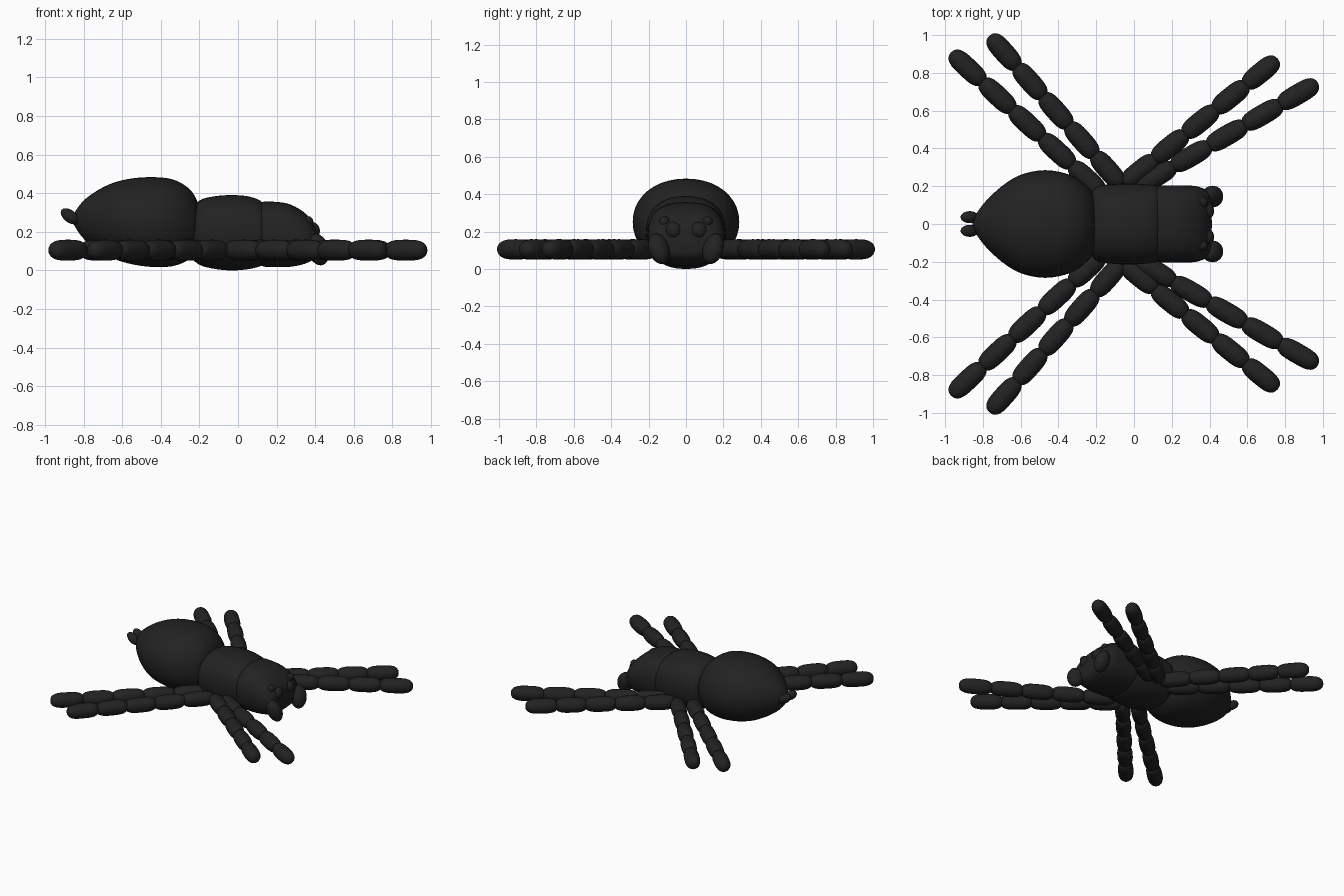
import bpy, bmesh
from math import sin, cos, pi, copysign
from mathutils import Vector, Matrix

if "Cube" in bpy.data.objects:
    bpy.data.objects.remove(bpy.data.objects["Cube"])

COLOUR = (0.016, 0.016, 0.016, 1)
black = bpy.data.materials.new("matte black")
black.use_nodes = True
black.diffuse_color = COLOUR
bsdf = black.node_tree.nodes["Principled BSDF"]
bsdf.inputs["Base Color"].default_value = COLOUR
bsdf.inputs["Roughness"].default_value = 0.8


def finish(name, bm, mirror=False):
    """Turn a bmesh into a smooth object, optionally mirrored across y."""
    bmesh.ops.recalc_face_normals(bm, faces=bm.faces)
    mesh = bpy.data.meshes.new(name)
    bm.to_mesh(mesh)
    bm.free()
    mesh.materials.append(black)
    mesh.shade_smooth()
    obj = bpy.data.objects.new(name, mesh)
    bpy.context.collection.objects.link(obj)
    if mirror:
        mod = obj.modifiers.new("Mirror", "MIRROR")
        mod.use_axis = (False, True, False)
        mod.use_mirror_merge = False
    return obj


def resample(stations, steps=4):
    """Smooth the list of stations with a Catmull-Rom spline."""
    p = [Vector(s) for s in stations]
    p = [p[0]] + p + [p[-1]]
    out = []
    for a, b, c, d in zip(p, p[1:], p[2:], p[3:]):
        for i in range(steps):
            t = i / steps
            out.append(0.5 * (2 * b + (c - a) * t + (2 * a - 5 * b + 4 * c - d) * t * t
                              + (3 * b - a - 3 * c + d) * t ** 3))
    return out + [p[-1]]


def loft(bm, stations, power=2.0, sides=40, matrix=Matrix()):
    """Skin rounded rings along x; a station is (x, half width, bottom, top)."""
    rings = []
    for x, w, low, high in stations:
        ring = []
        for k in range(sides):
            c, s = cos(2 * pi * k / sides), sin(2 * pi * k / sides)
            y = w * copysign(abs(c) ** (2 / power), c)
            z = (low + high) / 2 + (high - low) / 2 * copysign(abs(s) ** (2 / power), s)
            ring.append(bm.verts.new(matrix @ Vector((x, y, z))))
        rings.append(ring)
    for r, q in zip(rings, rings[1:]):
        for k in range(sides):
            n = (k + 1) % sides
            bm.faces.new((r[k], r[n], q[n], q[k]))
    bm.faces.new(rings[0])
    bm.faces.new(rings[-1])


def body(name, stations, power):
    bm = bmesh.new()
    loft(bm, resample(stations), power)
    return finish(name, bm)


def ball(name, centre, size, tilt=(0, 0, 1)):
    """Mirrored ellipsoid pair whose local z follows the tilt direction."""
    bm = bmesh.new()
    turn = Vector(tilt).to_track_quat("Z", "Y").to_matrix().to_4x4()
    m = Matrix.Translation(centre) @ turn @ Matrix.Diagonal((*size, 1))
    bmesh.ops.create_uvsphere(bm, u_segments=24, v_segments=16, radius=1, matrix=m)
    return finish(name, bm, True)


# Body, from tail to face
body("abdomen", [(-0.855, 0.005, 0.26, 0.27), (-0.84, 0.045, 0.22, 0.31),
                 (-0.79, 0.115, 0.155, 0.37), (-0.7, 0.2, 0.09, 0.43),
                 (-0.6, 0.26, 0.045, 0.467), (-0.47, 0.285, 0.02, 0.483),
                 (-0.34, 0.26, 0.022, 0.472), (-0.25, 0.2, 0.06, 0.42),
                 (-0.205, 0.13, 0.12, 0.34), (-0.195, 0.01, 0.22, 0.23)], 2.1)
body("thorax", [(-0.25, 0.01, 0.19, 0.2), (-0.245, 0.12, 0.08, 0.3),
                (-0.2, 0.195, 0.03, 0.362), (-0.12, 0.21, 0.008, 0.384),
                (-0.03, 0.214, 0.0, 0.39), (0.06, 0.21, 0.008, 0.382),
                (0.13, 0.195, 0.03, 0.35), (0.16, 0.12, 0.08, 0.28),
                (0.165, 0.01, 0.19, 0.2)], 2.3)
body("head", [(0.07, 0.12, 0.08, 0.28), (0.12, 0.195, 0.025, 0.35),
              (0.18, 0.204, 0.018, 0.356), (0.26, 0.204, 0.018, 0.345),
              (0.33, 0.2, 0.03, 0.31), (0.38, 0.18, 0.05, 0.262),
              (0.405, 0.14, 0.08, 0.215), (0.412, 0.01, 0.13, 0.14)], 2.5)

# Face and tail details
ball("small_eyes", (0.362, 0.115, 0.253), (0.028, 0.028, 0.028))
ball("large_eyes", (0.382, 0.068, 0.205), (0.042, 0.046, 0.046))
ball("mouth_palps", (0.415, 0.145, 0.108), (0.058, 0.052, 0.085), (0.25, -0.3, -1))
ball("spinnerets", (-0.87, 0.036, 0.28), (0.032, 0.032, 0.055), (-1, 0, 0.75))

# Legs: a chain of blunt capsules from the hip to the tip
RADIUS, HEIGHT, JOINTS = 0.054, 0.105, 5
LEGS = {"front_legs": ((0.02, 0.195), (0.963, 0.742)),
        "second_legs": ((-0.05, 0.215), (0.752, 0.867)),
        "third_legs": ((-0.07, 0.21), (-0.757, 0.988)),
        "rear_legs": ((-0.17, 0.165), (-0.96, 0.9))}
for name, (hip, tip) in LEGS.items():
    bm = bmesh.new()
    start, end = Vector((*hip, HEIGHT)), Vector((*tip, HEIGHT))
    step = (end - start) / JOINTS
    half = step.length / 2 + 0.012
    turn = step.to_track_quat("X", "Z").to_matrix().to_4x4()
    profile = []
    for i in range(17):
        u = -cos(pi * i / 16)
        r = RADIUS * max(1 - abs(u) ** 3.5, 0.0005) ** 0.42
        profile.append((u * half, r, -r, r))
    for j in range(JOINTS):
        centre = start + step * (j + 0.5)
        loft(bm, profile, 2, 24, Matrix.Translation(centre) @ turn)
    finish(name, bm, True)
